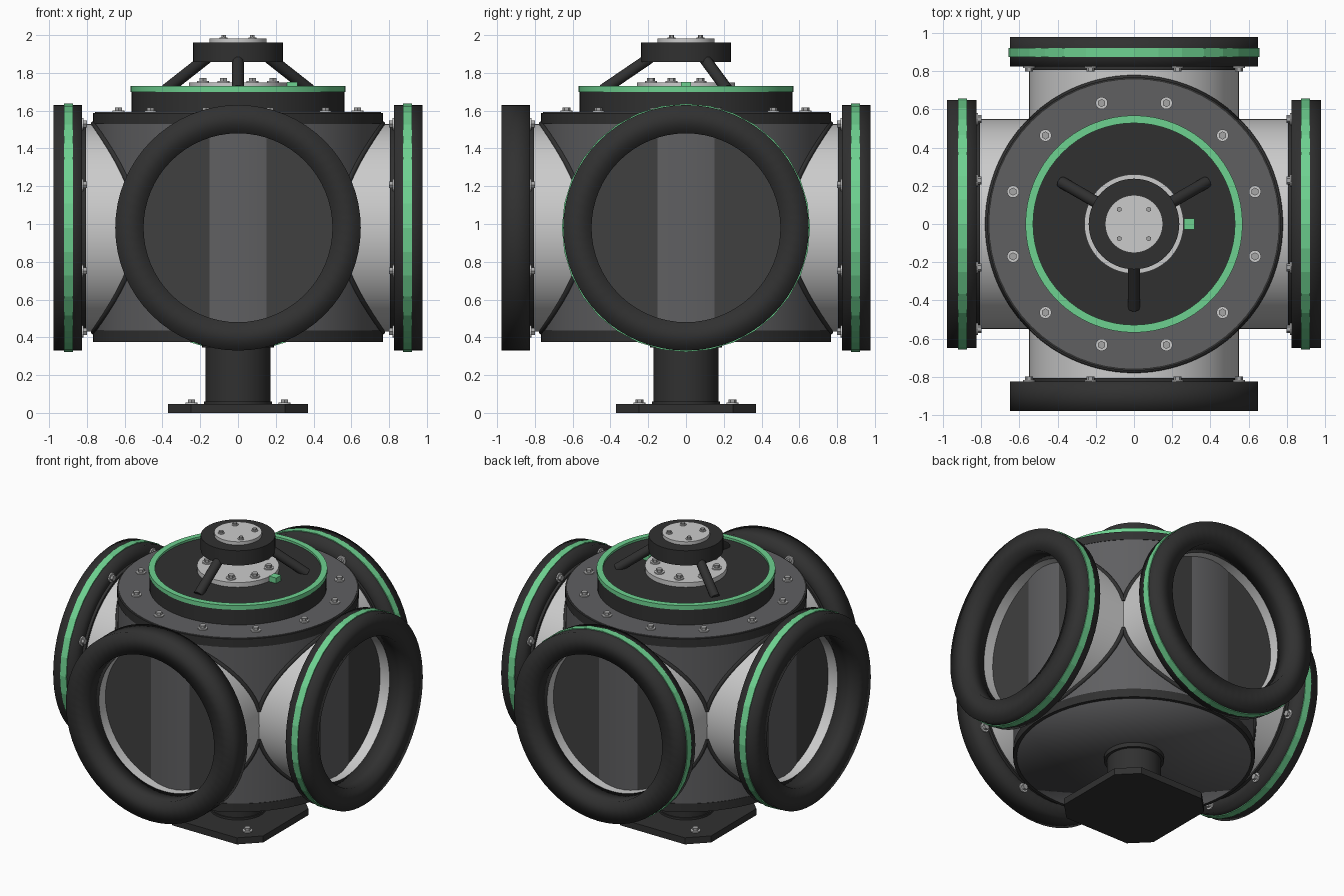
import bpy, bmesh, math
from mathutils import Matrix, Vector

if "Cube" in bpy.data.objects:
    bpy.data.objects.remove(bpy.data.objects["Cube"])


def material(name, r, g, b):
    m = bpy.data.materials.new(name)
    m.diffuse_color = (r, g, b, 1)
    m.use_nodes = True
    m.node_tree.nodes["Principled BSDF"].inputs["Base Color"].default_value = m.diffuse_color
    return m


LIGHT = material("light_grey", 0.60, 0.60, 0.60)
STEEL = material("bolt_steel", 0.38, 0.38, 0.38)
GREY = material("hull_grey", 0.115, 0.115, 0.12)
DARK = material("dark_grey", 0.05, 0.05, 0.05)
BLACK = material("black", 0.03, 0.03, 0.03)
GREEN = material("green", 0.155, 0.64, 0.28)

MID = 0.98        # height of the port axes
TUBE_R = 0.55     # port tube radius
HULL_R = 0.765    # upright hull radius


def finish(name, bm, mat, smooth=40):
    bmesh.ops.recalc_face_normals(bm, faces=bm.faces)
    me = bpy.data.meshes.new(name)
    bm.to_mesh(me)
    bm.free()
    me.materials.append(mat)
    ob = bpy.data.objects.new(name, me)
    bpy.context.collection.objects.link(ob)
    if smooth:
        bpy.ops.object.select_all(action='DESELECT')
        ob.select_set(True)
        bpy.context.view_layer.objects.active = ob
        bpy.ops.object.shade_smooth_by_angle(angle=math.radians(smooth))
    return ob


def lathe(name, profile, mat, xf=Matrix(), n=64, smooth=40):
    """Revolve a closed (radius, height) outline about z, then place it."""
    bm = bmesh.new()
    rings = []
    for i in range(n):
        a = 2 * math.pi * i / n
        rings.append([bm.verts.new((r * math.cos(a), r * math.sin(a), h)) for r, h in profile])
    k = len(profile)
    for i in range(n):
        p, q = rings[i], rings[(i + 1) % n]
        for j in range(k):
            if profile[j][0] == 0 and profile[(j + 1) % k][0] == 0:
                continue
            bm.faces.new((p[j], q[j], q[(j + 1) % k], p[(j + 1) % k]))
    bmesh.ops.remove_doubles(bm, verts=bm.verts, dist=1e-5)
    bm.transform(xf)
    return finish(name, bm, mat, smooth)


def disc(name, r, a, b, mat, xf=Matrix(), n=64, smooth=40):
    return lathe(name, [(0, a), (r, a), (r, b), (0, b)], mat, xf, n, smooth)


def ring(name, ri, ro, a, b, mat, xf=Matrix(), n=64, smooth=40):
    return lathe(name, [(ri, a), (ro, a), (ro, b), (ri, b)], mat, xf, n, smooth)


def bolts(name, points, h, xf=Matrix(), s=1.0, up=1):
    """Washers and hexagonal heads at the given points on a plane."""
    for part, mat, n, r, a, b in (("washer", LIGHT, 16, 0.032, -0.002, 0.008),
                                  ("head", STEEL, 6, 0.021, 0.008, 0.026)):
        bm = bmesh.new()
        for x, y in points:
            loc = xf @ Matrix.Translation((x, y, h + up * s * (a + b) / 2))
            bmesh.ops.create_cone(bm, cap_ends=True, segments=n, radius1=r * s,
                                  radius2=r * s, depth=(b - a) * s, matrix=loc)
        finish(name + "_" + part, bm, mat, 0)


def circle(r, n, start):
    return [(r * math.cos(start + 2 * math.pi * i / n), r * math.sin(start + 2 * math.pi * i / n))
            for i in range(n)]


def rod(name, pts, r, mat):
    """Round bar swept along a path."""
    cu = bpy.data.curves.new(name, 'CURVE')
    cu.dimensions = '3D'
    cu.bevel_depth = r
    cu.bevel_resolution = 3
    cu.use_fill_caps = True
    sp = cu.splines.new('POLY')
    sp.points.add(len(pts) - 1)
    for p, co in zip(sp.points, pts):
        p.co = (*co, 1)
    cu.materials.append(mat)
    ob = bpy.data.objects.new(name, cu)
    bpy.context.collection.objects.link(ob)
    bpy.ops.object.select_all(action='DESELECT')
    ob.select_set(True)
    bpy.context.view_layer.objects.active = ob
    bpy.ops.object.convert(target='MESH')
    bpy.ops.object.shade_smooth_by_angle(angle=math.radians(40))


# Upright hull; flanges have black edges and grey faces
ring("hull", 0.74, HULL_R, 0.42, 1.55, GREY)
disc("top_flange", 0.768, 1.53, 1.588, BLACK)
ring("top_flange_face", 0.55, 0.757, 1.586, 1.592, GREY)
ring("bottom_flange", 0.73, 0.768, 0.376, 0.435, BLACK)
lathe("hull_floor", [(0, 0.375), (0.745, 0.375), (0.745, 0.43), (0, 0.43)], GREY, smooth=180)
bolts("top_flange_bolt", circle(0.655, 12, math.radians(15)), 1.592)

# Four side ports: right, back, left, front (the front one has no green band)
for k, side in enumerate(("right", "back", "left", "front")):
    spin = Matrix.Rotation(k * math.pi / 2, 4, 'Z')
    xf = Matrix.Translation((0, 0, MID)) @ spin @ Matrix.Rotation(math.pi / 2, 4, 'Y')
    # Tube wall, pale inside, closed by a recessed dark hatch
    ring(side + "_tube", 0.503, TUBE_R, 0.50, 0.83, LIGHT, xf)
    disc(side + "_hatch", 0.51, 0.73, 0.75, DARK, xf)
    ring(side + "_collar", 0.53, 0.565, 0.805, 0.828, BLACK, xf)
    lathe(side + "_rim", [(0.50, 0.825), (0.65, 0.825), (0.65, 0.90), (0.65, 0.978), (0.50, 0.978)],
          BLACK, xf, smooth=180)
    if side != "front":
        ring(side + "_band", 0.62, 0.657, 0.873, 0.92, GREEN, xf, n=32, smooth=0)
    bolts(side + "_bolt", circle(0.595, 8, math.pi / 8), 0.825, xf, up=-1)
    # Seam trim where the tube leaves the hull, above and below
    lim = math.asin(math.sqrt(TUBE_R ** 2 - HULL_R ** 2 / 2) / TUBE_R)
    for half, sgn in (("upper", 1), ("lower", -1)):
        path = []
        for i in range(33):
            t = lim + (math.pi - 2 * lim) * i / 32
            y = TUBE_R * math.cos(t)
            path.append(spin @ Vector((math.sqrt(HULL_R ** 2 - y * y), y,
                                       MID + sgn * TUBE_R * math.sin(t))))
        rod(side + "_" + half + "_seam", path, 0.015, BLACK)

# Top hatch: raised collar, green lip, plate and bolted light disc
disc("hatch_collar", 0.563, 1.58, 1.70, BLACK)
ring("hatch_lip", 0.528, 0.568, 1.70, 1.73, GREEN)
disc("hatch_plate", 0.535, 1.69, 1.715, BLACK)
disc("hatch_disc", 0.26, 1.71, 1.748, LIGHT)
bolts("hatch_disc_bolt", circle(0.20, 8, math.pi / 8), 1.748)

# Small green marker block
bm = bmesh.new()
bmesh.ops.create_cube(bm, size=1, matrix=Matrix.Translation((0.288, 0, 1.73))
                      @ Matrix.Diagonal((0.055, 0.055, 0.045, 1)))
finish("marker_block", bm, GREEN, 0)

# Raised hub on three struts
disc("hub", 0.237, 1.857, 1.96, BLACK)
disc("hub_cap", 0.151, 1.955, 1.983, LIGHT)
bolts("hub_cap_bolt", circle(0.108, 4, math.pi / 4), 1.983, s=0.65)
for deg in (30, 150, 270):
    c, s = math.cos(math.radians(deg)), math.sin(math.radians(deg))
    rod("strut", [(0.44 * c, 0.44 * s, 1.71), (0.19 * c, 0.19 * s, 1.88)], 0.031, BLACK)

# Pedestal: post and square foot with clipped corners
disc("post", 0.172, 0.04, 0.38, BLACK, n=48)
disc("post_collar", 0.19, 0.345, 0.38, BLACK, n=48)
ring("post_base_ring", 0.16, 0.18, 0.045, 0.06, BLACK, n=48)
bm = bmesh.new()
A, B = 0.37, 0.25
outline = [(A, -B), (A, B), (B, A), (-B, A), (-A, B), (-A, -B), (-B, -A), (B, -A)]
foot = bm.faces.new([bm.verts.new((x, y, 0)) for x, y in outline])
up = bmesh.ops.extrude_face_region(bm, geom=[foot])
bmesh.ops.translate(bm, vec=(0, 0, 0.046),
                    verts=[v for v in up["geom"] if isinstance(v, bmesh.types.BMVert)])
finish("foot_plate", bm, BLACK, 0)
bolts("foot_bolt", circle(0.347, 4, math.pi / 4), 0.046)
